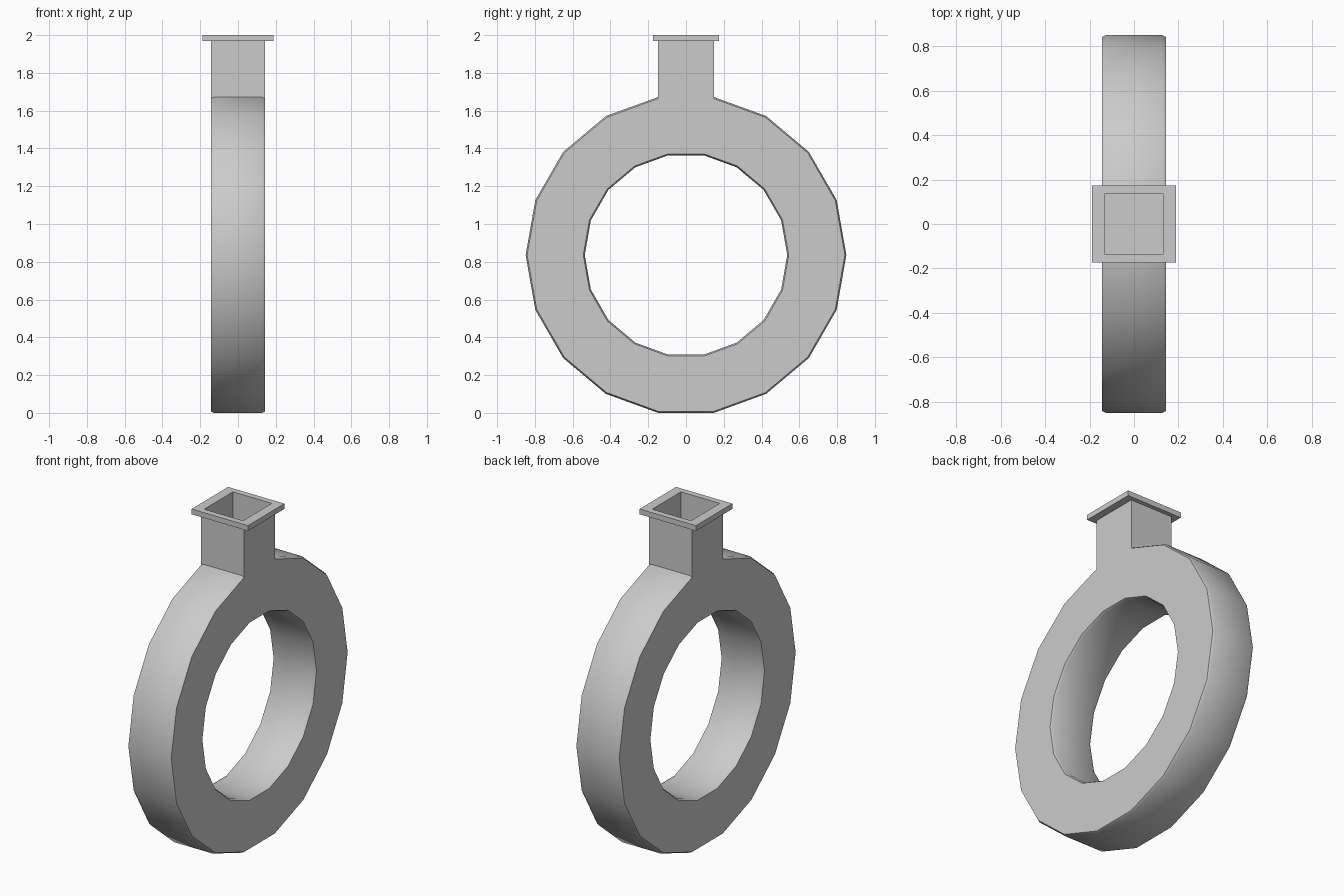
import bpy, bmesh
from math import sin, cos, pi, radians

if "Cube" in bpy.data.objects:
    bpy.data.objects.remove(bpy.data.objects["Cube"])

SIDES = 18
R_OUT, R_IN = 0.849, 0.536
HALF_W = 0.143
CZ = R_OUT * cos(pi / SIDES)      # bottom flat rests on z = 0


def bridge(bm, a, b):
    n = len(a)
    for i in range(n):
        j = (i + 1) % n
        bm.faces.new((a[i], a[j], b[j], b[i]))


def finish(bm, name):
    bmesh.ops.recalc_face_normals(bm, faces=bm.faces)
    mesh = bpy.data.meshes.new(name)
    bm.to_mesh(mesh)
    bm.free()
    obj = bpy.data.objects.new(name, mesh)
    bpy.context.collection.objects.link(obj)
    bpy.ops.object.select_all(action='DESELECT')
    obj.select_set(True)
    bpy.context.view_layer.objects.active = obj
    bpy.ops.object.shade_smooth_by_angle(angle=radians(32))
    return obj


# Ring body: chamfered rectangle (x, radius) swept round the x axis
CX, CR = 0.015, 0.008
w, wi = HALF_W, HALF_W - CX
profile = [(-wi, R_OUT), (wi, R_OUT), (w, R_OUT - CR), (w, R_IN + CR),
           (wi, R_IN), (-wi, R_IN), (-w, R_IN + CR), (-w, R_OUT - CR)]
bm = bmesh.new()
loops = []
for k in range(SIDES):
    a = 2 * pi * k / SIDES
    loops.append([bm.verts.new((x, r * cos(a), CZ + r * sin(a))) for x, r in profile])
for k in range(SIDES):
    bridge(bm, loops[k], loops[(k + 1) % SIDES])
finish(bm, "ring_body")

# Square neck with flared lip and hollow inside: stacked loops (half x, half y, z)
ny = R_OUT * sin(pi / SIDES)
base = 2 * CZ - CR
sections = [(w, ny, base), (w, ny, 1.968), (0.188, 0.174, 1.968), (0.188, 0.174, 2.0),
            (0.13, 0.137, 2.0), (0.13, 0.137, 2 * CZ + 0.002)]
bm = bmesh.new()
loops = [[bm.verts.new((sx * hx, sy * hy, z)) for sx, sy in ((-1, -1), (1, -1), (1, 1), (-1, 1))]
         for hx, hy, z in sections]
for a, b in zip(loops, loops[1:]):
    bridge(bm, a, b)
bm.faces.new(loops[0])
bm.faces.new(loops[-1])
finish(bm, "neck_and_lip")
